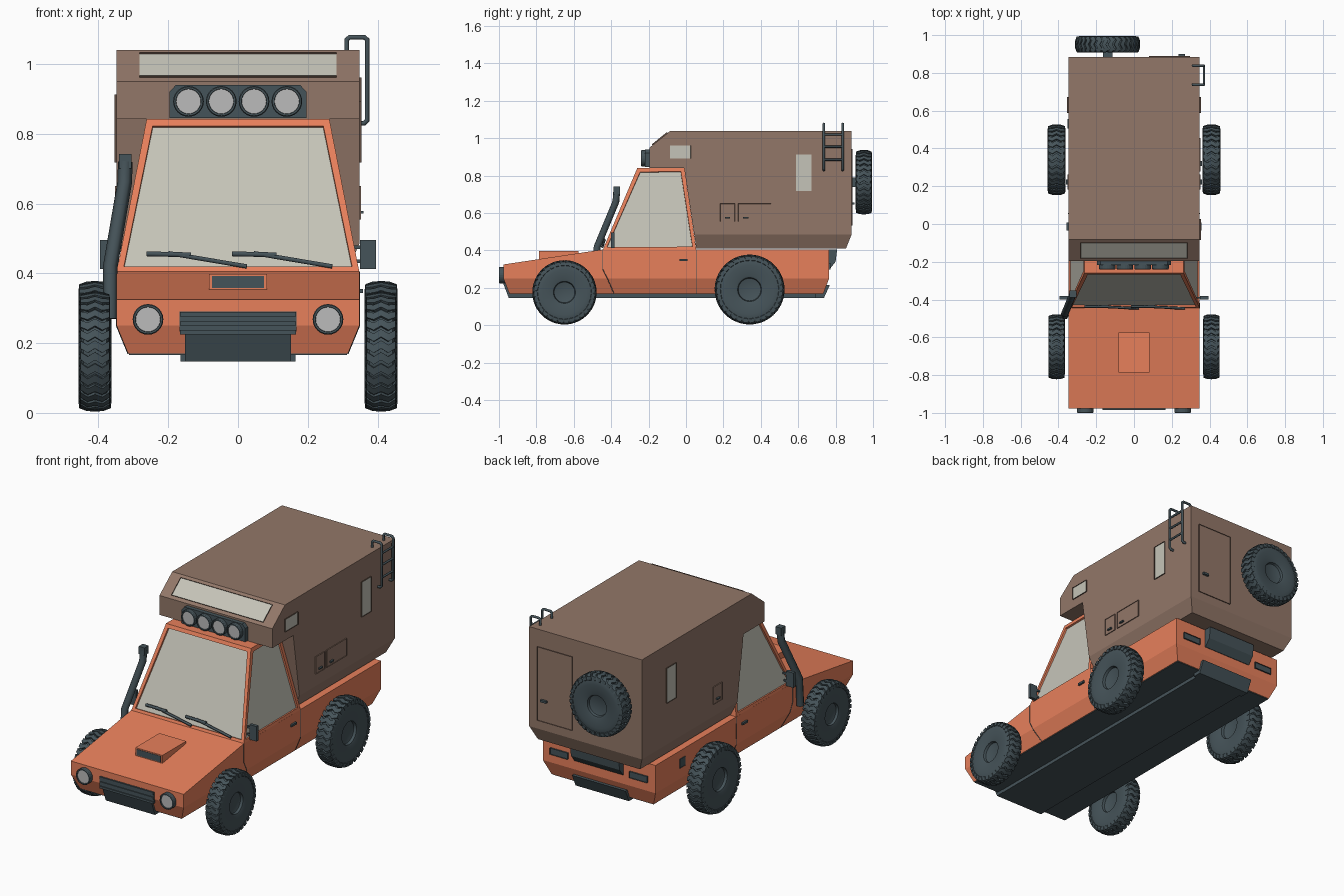
import bpy, bmesh
from math import sin, cos, pi, radians
from mathutils import Vector, Matrix

if "Cube" in bpy.data.objects:
    bpy.data.objects.remove(bpy.data.objects["Cube"])


def material(name, rgb):
    m = bpy.data.materials.new(name)
    m.diffuse_color = (*rgb, 1)
    m.use_nodes = True
    m.node_tree.nodes["Principled BSDF"].inputs["Base Color"].default_value = m.diffuse_color
    return m


ORANGE = material("orange_paint", (.80, .215, .105))
BROWN = material("brown_shell", (.29, .185, .14))
TRIM = material("brown_trim", (.12, .075, .055))
DARK = material("dark_rubber", (.06, .087, .10))
GLASS = material("window_glass", (.56, .55, .48))
LENS = material("lamp_lens", (.5, .5, .5))


def finish(name, bm, *mats, smooth=False):
    bmesh.ops.recalc_face_normals(bm, faces=bm.faces)
    me = bpy.data.meshes.new(name)
    bm.to_mesh(me)
    bm.free()
    for m in mats:
        me.materials.append(m)
    ob = bpy.data.objects.new(name, me)
    bpy.context.collection.objects.link(ob)
    if smooth:
        bpy.ops.object.select_all(action='DESELECT')
        ob.select_set(True)
        bpy.context.view_layer.objects.active = ob
        bpy.ops.object.shade_smooth_by_angle(angle=radians(35))
    return ob


def prism_bm(pts, axis, a, b):
    """Extrude a 2D profile along x (profile y,z) or y (profile x,z)."""
    bm = bmesh.new()
    at = (lambda t, p: (t, p[0], p[1])) if axis == 'x' else (lambda t, p: (p[0], t, p[1]))
    lo = [bm.verts.new(at(a, p)) for p in pts]
    hi = [bm.verts.new(at(b, p)) for p in pts]
    bm.faces.new(lo)
    bm.faces.new(hi)
    for i in range(len(pts)):
        j = (i + 1) % len(pts)
        bm.faces.new((lo[i], lo[j], hi[j], hi[i]))
    bmesh.ops.recalc_face_normals(bm, faces=bm.faces)
    return bm


def prism(name, pts, axis, a, b, mat):
    return finish(name, prism_bm(pts, axis, a, b), mat)


def box(name, x, y, z, mat):
    return prism(name, [(y[0], z[0]), (y[1], z[0]), (y[1], z[1]), (y[0], z[1])], 'x', x[0], x[1], mat)


def tapered_shell(name, pts, z_fold, z_low, mat):
    """Full-width profile whose lower edge is chamfered in below z_fold."""
    bm = prism_bm(pts, 'x', -.348, .348)
    bmesh.ops.bisect_plane(bm, geom=bm.verts[:] + bm.edges[:] + bm.faces[:],
                           plane_co=(0, 0, z_fold), plane_no=(0, 0, 1), dist=1e-5)
    for v in bm.verts:
        if v.co.z < z_low + .01:
            v.co.x *= .315 / .348
    return finish(name, bm, mat)


def panel(name, c, u, v, su, sv, depth, frame, inner=None, rim=.008):
    """Raised rectangular plate on a wall, with an optional recessed inner pane."""
    c, u, v = Vector(c), Vector(u).normalized(), Vector(v).normalized()
    n = u.cross(v)
    bm = bmesh.new()
    ring = [(-1, -1), (1, -1), (1, 1), (-1, 1)]
    lo, hi = [[bm.verts.new(c + u * a * su / 2 + v * b * sv / 2 + n * d) for a, b in ring] for d in (-.004, depth)]
    bm.faces.new(lo[::-1])
    top = bm.faces.new(hi)
    for i in range(4):
        bm.faces.new((lo[i], lo[i - 3], hi[i - 3], hi[i]))
    if inner:
        bmesh.ops.inset_individual(bm, faces=[top], thickness=rim, depth=0)
        bmesh.ops.inset_individual(bm, faces=[top], thickness=.001, depth=-depth * .6)
        top.material_index = 1
    return finish(name, bm, frame, inner or frame)


def tube(name, pts, r, mat, res=2):
    cu = bpy.data.curves.new(name, 'CURVE')
    cu.dimensions, cu.bevel_depth, cu.bevel_resolution, cu.use_fill_caps = '3D', r, res, True
    s = cu.splines.new('POLY')
    s.points.add(len(pts) - 1)
    for p, q in zip(s.points, pts):
        p.co = (*q, 1)
    cu.materials.append(mat)
    ob = bpy.data.objects.new(name, cu)
    bpy.context.collection.objects.link(ob)


def revolve(bm, prof, n):
    """Revolve (x, r) profile about the x axis."""
    rings = [[bm.verts.new((x, r * cos(2 * pi * i / n), r * sin(2 * pi * i / n))) for i in range(n)] for x, r in prof]
    for a, b in zip(rings, rings[1:]):
        for i in range(n):
            bm.faces.new((a[i], a[i - 1], b[i - 1], b[i]))
    return bm.faces.new(rings[0]), bm.faces.new(rings[-1])


def wheel(name, loc, scale, rot=0):
    bm = bmesh.new()
    half = [(.022, .056), (.024, .06), (.038, .064), (.042, .075), (.045, .13), (.044, .165), (.036, .177)]
    revolve(bm, half[::1] + [(-x, r) for x, r in half[::-1]], 56)
    # zigzag tread lugs
    xs = [-.0475, -.045, -.023, 0, .023, .045, .0475]
    ro = [.157, .178, .186, .187, .186, .178, .157]
    shift = [0, .01, .085, .01, .085, .01, 0]
    n = 32
    for k in range(n):
        rows = []
        for x, r, s in zip(xs, ro, shift):
            a0 = 2 * pi * k / n + s
            rows.append([bm.verts.new((x * (.9 if q < r else 1), q * cos(a), q * sin(a))) for q, a in
                         ((min(r - .004, .168), a0), (r, a0), (r, a0 + .135), (min(r - .004, .168), a0 + .135))])
        for a, b in zip(rows, rows[1:]):
            for i in range(4):
                bm.faces.new((a[i], a[i - 3], b[i - 3], b[i]))
        bm.faces.new(rows[0])
        bm.faces.new(rows[-1])
    bm.transform(Matrix.Translation(loc) @ Matrix.Rotation(rot, 4, 'Z') @ Matrix.Scale(scale, 4))
    finish(name, bm, DARK, smooth=True)


def lamp(name, x, y, z, r, depth):
    bm = bmesh.new()
    _, lens = revolve(bm, [(-.005, r), (depth - .004, r), (depth, r * .94), (depth, r * .82),
                           (depth - .005, r * .8)], 24)
    lens.material_index = 1
    bm.transform(Matrix.Translation((x, y, z)) @ Matrix.Rotation(-pi / 2, 4, 'Z'))
    finish(name, bm, DARK, LENS)


# lower truck body and underside
tapered_shell("truck_body", [(-.976, .325), (-.445, .405), (.055, .405), (.765, .405), (.765, .25), (.735, .17),
                             (-.945, .17), (-.976, .25)], .25, .17, ORANGE)
box("floor_plate", (-.312, .312), (-.942, .732), (.166, .172), DARK)
box("skid_plate", (-.15, .15), (-.942, .735), (.147, .17), DARK)

# cab with inset windscreen and side windows
bm = bmesh.new()
rings = [[bm.verts.new((sx * x, y, z)) for sx, y in ((-1, f), (1, f), (1, b), (-1, b))]
         for x, f, b, z in ((.348, -.445, .055, .403), (.262, -.26, -.01, .842))]
sides = [bm.faces.new((rings[0][i], rings[0][i - 3], rings[1][i - 3], rings[1][i])) for i in range(4)]
bm.faces.new(rings[0][::-1])
bm.faces.new(rings[1])
bmesh.ops.recalc_face_normals(bm, faces=bm.faces)
panes = [sides[0], sides[1], sides[3]]
bmesh.ops.inset_individual(bm, faces=panes, thickness=.027, depth=0)
bmesh.ops.inset_individual(bm, faces=panes, thickness=.001, depth=-.01)
for f in panes:
    f.material_index = 1
finish("cab", bm, ORANGE, GLASS)

# camper shell with sleeping overhang
tapered_shell("camper_shell", [(-.195, .842), (-.195, .95), (-.083, 1.04), (.885, 1.04), (.885, .485), (.855, .41),
                               (.055, .41), (-.01, .842)], .485, .41, BROWN)
panel("roof_window", (0, -.139, .995), (1, 0, 0), (0, .112, .09), .565, .105, .006, TRIM, GLASS)
X, Y, Z = (1, 0, 0), (0, 1, 0), (0, 0, 1)
panel("front_side_window", (.348, -.03, .927), Y, Z, .112, .07, .006, TRIM, GLASS, .006)
panel("right_tall_window", (.348, .63, .815), Y, Z, .084, .195, .006, TRIM, GLASS, .006)
panel("left_tall_window", (-.348, .63, .815), (0, -1, 0), Z, .084, .195, .006, TRIM, GLASS, .006)
panel("right_small_hatch", (.348, .222, .602), Y, Z, .078, .096, .005, BROWN, BROWN, .004)
panel("right_large_hatch", (.348, .367, .602), Y, Z, .176, .096, .005, BROWN, BROWN, .004)
panel("left_hatch", (-.348, .222, .602), (0, -1, 0), Z, .078, .096, .005, BROWN, BROWN, .004)
for i, (s, y) in enumerate(((1, .222), (1, .32), (-1, .222))):
    box(f"hatch_handle_{i}", sorted((s * .35, s * .36)), (y - .014, y + .014), (.571, .579), DARK)
panel("rear_door", (.188, .885, .738), (-1, 0, 0), Z, .215, .41, .005, TRIM, BROWN, .006)
box("rear_door_handle", (.235, .27), (.885, .9), (.645, .657), DARK)

# wheels and spare
for s, side in ((1, "right"), (-1, "left")):
    wheel(f"front_wheel_{side}", (s * .41, -.65, .176), .92)
    wheel(f"rear_wheel_{side}", (s * .41, .34, .191), 1)
wheel("spare_wheel", (-.14, .951, .765), .92, pi / 2)
box("spare_mount", (-.165, -.115), (.88, .94), (.74, .79), DARK)

# parts repeated on both sides
for s, side in ((1, "right"), (-1, "left")):
    lamp(f"headlight_{side}", s * .258, -.976, .268, .044, .024)
    panel(f"tail_light_{side}", (s * .245, .765, .315), (-1, 0, 0), Z, .11, .036, .008, DARK, DARK, .006)
    box(f"door_handle_{side}", sorted((s * .34, s * .358)), (-.035, .008), (.343, .355), DARK)
    box(f"mirror_{side}", sorted((s * .35, s * .395)), (-.40, -.382), (.412, .495), DARK)
    for z in (.435, .475):
        box(f"mirror_arm_{side}", sorted((s * .325, s * .36)), (-.395, -.387), (z - .005, z + .005), DARK)
    tube(f"door_front_seam_{side}", [(s * .348, -.445, .405), (s * .348, -.445, .30), (s * .348, -.42, .25),
                                     (s * .315, -.385, .17)], .002, DARK, 0)
    tube(f"door_rear_seam_{side}", [(s * .348, .055, .405), (s * .348, .055, .25), (s * .315, .055, .17)],
         .002, DARK, 0)
panel("fuel_flap", (-.348, .53, .335), (0, -1, 0), Z, .05, .05, .004, DARK, DARK, .005)

# grille, front guard and rear step
prism("grille", [(-.168, .29), (.168, .29), (.168, .235), (.16, .225), (-.16, .225), (-.168, .235)],
      'y', -.979, -.96, DARK)
for z in (.283, .256, .231):
    box("grille_slat", (-.166, .166), (-.984, -.97), (z - .006, z + .006), DARK)
prism("front_guard", [(-.978, .225), (-.948, .147), (-.90, .147), (-.90, .225)], 'x', -.152, .152, DARK)
prism("rear_guard", [(.769, .215), (.738, .147), (.69, .147), (.69, .215)], 'x', -.165, .165, DARK)
prism("rear_step", [(.76, .405), (.808, .405), (.80, .34), (.768, .30), (.76, .30)], 'x', -.15, .15, DARK)

# bonnet scoop
prism("bonnet_scoop", [(-.785, .35), (-.785, .398), (-.575, .398), (-.575, .38)], 'x', -.083, .083, ORANGE)
panel("scoop_opening", (0, -.785, .375), X, Z, .148, .034, .002, DARK)

# wipers lying on the windscreen
for i, dx in enumerate((0, .245)):
    tube(f"wiper_arm_{i}", [(dx + .025, -.447, .42), (dx - .2, -.436, .458)], .007, DARK, 1)
    tube(f"wiper_blade_{i}", [(dx - .262, -.437, .456), (dx - .135, -.437, .453)], .008, DARK, 1)

# roof lamp bar
prism("lamp_bar", [(-.197, .845), (.197, .845), (.197, .92), (.178, .94), (-.178, .94), (-.197, .92)],
      'y', -.218, -.19, DARK)
for i in range(4):
    lamp(f"roof_lamp_{i}", -.142 + i * .094, -.216, .893, .044, .024)

# snorkel on the left pillar
tube("snorkel", [(-.366, -.485, .27), (-.366, -.475, .42), (-.325, -.375, .66), (-.323, -.37, .72)], .021, DARK, 1)
box("snorkel_head", (-.341, -.305), (-.388, -.352), (.70, .742), DARK)

# roof ladder
for i, y in enumerate((.737, .838)):
    tube(f"ladder_rail_{i}", [(.312, y, 1.035), (.312, y, 1.07), (.32, y, 1.077), (.362, y, 1.077), (.37, y, 1.07),
                              (.37, y, .838), (.362, y, .83), (.345, y, .83)], .007, DARK)
for i, z in enumerate((1.02, .955, .885)):
    tube(f"ladder_rung_{i}", [(.37, .737, z), (.37, .838, z)], .006, DARK)
